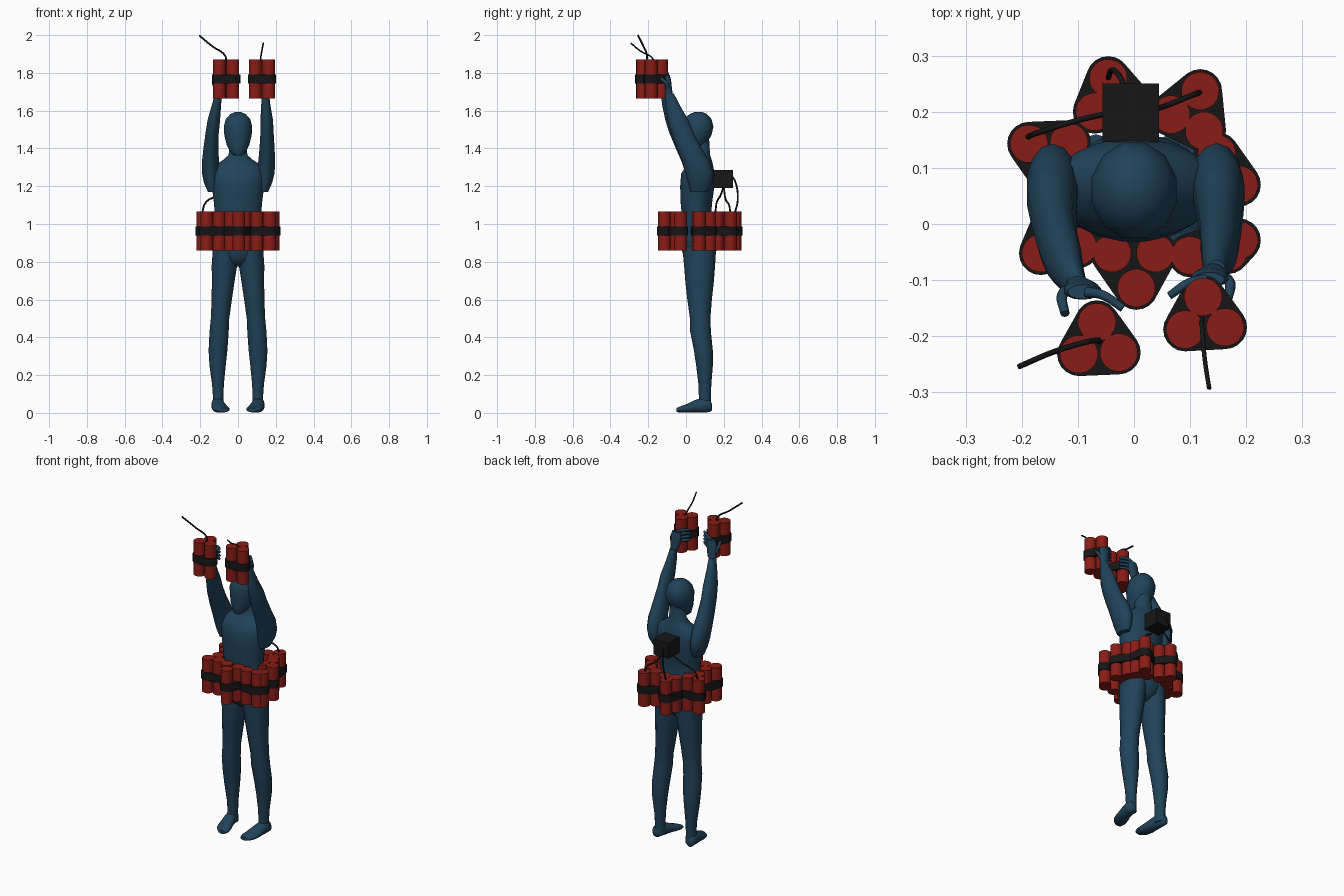
import bpy, bmesh, math
from mathutils import Vector


def material(name, rgb):
    m = bpy.data.materials.new(name)
    m.diffuse_color = (*rgb, 1)
    return m


BLUE = material("dark_blue", (0.015, 0.055, 0.1))
RED = material("red", (0.25, 0.012, 0.008))
BLACK = material("black", (0.008, 0.008, 0.008))


def finish(name, bm, mat, angle=60):
    bmesh.ops.recalc_face_normals(bm, faces=bm.faces)
    me = bpy.data.meshes.new(name)
    bm.to_mesh(me)
    bm.free()
    me.materials.append(mat)
    ob = bpy.data.objects.new(name, me)
    bpy.context.collection.objects.link(ob)
    bpy.ops.object.select_all(action='DESELECT')
    ob.select_set(True)
    bpy.context.view_layer.objects.active = ob
    bpy.ops.object.shade_smooth_by_angle(angle=math.radians(angle))
    return ob


def loft(name, rings, mat=BLUE, n=14, upright=True, sx=1):
    """Skin over elliptical rings (x, y, z, ra, rb), horizontal or facing y."""
    bm = bmesh.new()
    loops = []
    for x, y, z, ra, rb in rings:
        row = []
        for i in range(n):
            a = 2 * math.pi * (i + 0.5) / n
            ca, sa = ra * math.cos(a), rb * math.sin(a)
            p = (x + ca, y + sa, z) if upright else (x + ca, y, z + sa)
            row.append(bm.verts.new((sx * p[0], p[1], p[2])))
        loops.append(row)
    for r, s in zip(loops, loops[1:]):
        for i in range(n):
            j = (i + 1) % n
            bm.faces.new((r[i], r[j], s[j], s[i]))
    bm.faces.new(loops[0])
    bm.faces.new(loops[-1])
    return finish(name, bm, mat)


def tube(name, pts, radius, mat, tip=1.0):
    cu = bpy.data.curves.new(name, 'CURVE')
    cu.dimensions = '3D'
    cu.bevel_depth = radius
    cu.bevel_resolution = 2
    cu.resolution_u = 6
    cu.use_fill_caps = True
    sp = cu.splines.new('BEZIER')
    sp.bezier_points.add(len(pts) - 1)
    for i, (bp, p) in enumerate(zip(sp.bezier_points, pts)):
        bp.co = p
        bp.handle_left_type = bp.handle_right_type = 'AUTO'
        bp.radius = 1 + (tip - 1) * i / (len(pts) - 1)
    cu.materials.append(mat)
    ob = bpy.data.objects.new(name, cu)
    bpy.context.collection.objects.link(ob)


def bundle(name, centers, z0):
    """Upright sticks held together by a tight band."""
    for x, y in centers:
        loft(name + "_stick", [(x, y, z0, .034, .034), (x, y, z0 + .205, .034, .034)], RED, 20)
    bm = bmesh.new()
    for x, y in centers:
        for i in range(20):
            a = 2 * math.pi * i / 20
            for z in (z0 + .08, z0 + .127):
                bm.verts.new((x + .039 * math.cos(a), y + .039 * math.sin(a), z))
    res = bmesh.ops.convex_hull(bm, input=bm.verts)
    loose = [v for v in bm.verts if not v.link_faces]
    bmesh.ops.delete(bm, geom=loose, context='VERTS')
    finish(name + "_band", bm, BLACK, 40)


# Torso with neck
loft("torso", [
    (0, .07, .775, .03, .04), (0, .07, .81, .105, .08), (0, .07, .86, .133, .092),
    (0, .07, .93, .135, .09), (0, .055, 1.03, .122, .077), (0, .055, 1.12, .13, .085),
    (0, .06, 1.2, .14, .092), (0, .063, 1.265, .148, .09), (0, .072, 1.31, .13, .072),
    (0, .08, 1.335, .085, .058), (0, .08, 1.365, .05, .048), (0, .075, 1.45, .045, .048)], n=20)

# Head
loft("head", [
    (0, .005, 1.362, .022, .022), (0, .018, 1.38, .042, .042), (0, .04, 1.42, .062, .068),
    (0, .055, 1.47, .075, .083), (0, .06, 1.515, .078, .088), (0, .062, 1.555, .067, .076),
    (0, .065, 1.582, .042, .048), (0, .065, 1.593, .015, .02)], n=12)

# Legs and feet
for side, s in (("left", 1), ("right", -1)):
    loft(side + "_leg", [
        (.068, .07, .88, .066, .09), (.072, .072, .78, .069, .082), (.078, .072, .7, .062, .076),
        (.086, .072, .6, .055, .065), (.095, .075, .5, .05, .054), (.1, .077, .43, .052, .055),
        (.106, .092, .33, .051, .05), (.108, .098, .25, .044, .044), (.106, .1, .15, .032, .034),
        (.105, .1, .08, .028, .032), (.105, .1, .02, .03, .034)], sx=s)
    loft(side + "_foot", [
        (.115, .137, .03, .015, .018), (.113, .125, .038, .028, .034), (.108, .09, .042, .034, .04),
        (.102, .05, .035, .037, .034), (.094, .01, .025, .043, .024), (.085, -.025, .019, .042, .017),
        (.076, -.05, .015, .025, .011)], upright=False, sx=s)

# Raised arms, hands; the left arm is shifted a little at the wrist
ARM = [(.135, .07, 1.17, .025, .045), (.142, .075, 1.22, .04, .065), (.145, .07, 1.27, .047, .073),
       (.146, .05, 1.33, .046, .073), (.143, .012, 1.4, .041, .066), (.137, -.027, 1.48, .036, .06),
       (.128, -.055, 1.55, .034, .055), (.114, -.088, 1.63, .025, .038), (.103, -.11, 1.69, .019, .024)]
for side, s, dx, dy in (("right", -1, 0, 0), ("left", 1, .043, .022)):
    rings = []
    for i, (x, y, z, a, b) in enumerate(ARM):
        t = (i / (len(ARM) - 1)) ** 2
        rings.append((x + dx * t, y + dy * t, z, a, b))
    loft(side + "_arm", rings, sx=s)
    px, py = .095 + dx, -.115 + dy
    loft(side + "_palm", [
        (px + .006, py + .004, 1.68, .02, .02), (px, py, 1.715, .03, .019),
        (px - .003, py - .003, 1.76, .034, .017), (px - .005, py - .006, 1.79, .028, .013)], sx=s)
    for k in range(4):
        z = 1.735 + .021 * k
        tube(side + "_finger", [(s * (px - .01), py - .006, z - .005), (s * (px - .04), py - .012, z + .008),
                                (s * (px - .075), py - .035, z + .012)], .0095, BLUE, .75)
    tube(side + "_thumb", [(s * (px + .015), py, 1.71), (s * (px + .033), py - .012, 1.745),
                           (s * (px + .028), py - .045, 1.775)], .011, BLUE, .75)

# Hand bundles with fuses
bundle("right_hand_bundle", [(-.066, -.175), (-.098, -.232), (-.027, -.229)], 1.665)
bundle("left_hand_bundle", [(.123, -.13), (.091, -.188), (.1625, -.184)], 1.665)
tube("right_fuse", [(-.062, -.21, 1.85), (-.068, -.207, 1.89), (-.135, -.225, 1.94), (-.205, -.254, 1.998)], .005, BLACK)
tube("left_fuse", [(.121, -.166, 1.85), (.121, -.18, 1.88), (.126, -.24, 1.915), (.134, -.293, 1.958)], .004, BLACK)

# Waist bundles
WAIST = [
    [(.004, -.114), (-.039, -.052), (.038, -.052)],
    [(-.166, -.052), (-.1, -.04), (-.14, .01)],
    [(-.187, .143), (-.116, .146), (-.15, .09)],
    [(-.046, .26), (-.07, .2), (-.005, .213)],
    [(.118, .237), (.066, .195), (.125, .166)],
    [(.187, .07), (.148, .125), (.12, .065)],
    [(.187, -.029), (.168, -.05), (.1, -.056)]]
for c in WAIST:
    bundle("waist_bundle", c, .86)

# Back box and its wires
bpy.ops.mesh.primitive_cube_add(size=1, location=(-.006, .198, 1.239))
box = bpy.context.object
box.name = "back_box"
box.scale = (.101, .104, .095)
box.data.materials.append(BLACK)
tube("wire_back", [(-.015, .24, 1.26), (-.025, .262, 1.22), (-.04, .274, 1.13), (-.046, .26, 1.06)], .005, BLACK)
tube("wire_left", [(.02, .2, 1.2), (.055, .21, 1.13), (.1, .228, 1.1), (.118, .235, 1.06)], .005, BLACK)
tube("wire_right", [(-.035, .2, 1.2), (-.11, .182, 1.15), (-.17, .163, 1.115), (-.19, .155, 1.06)], .005, BLACK)
